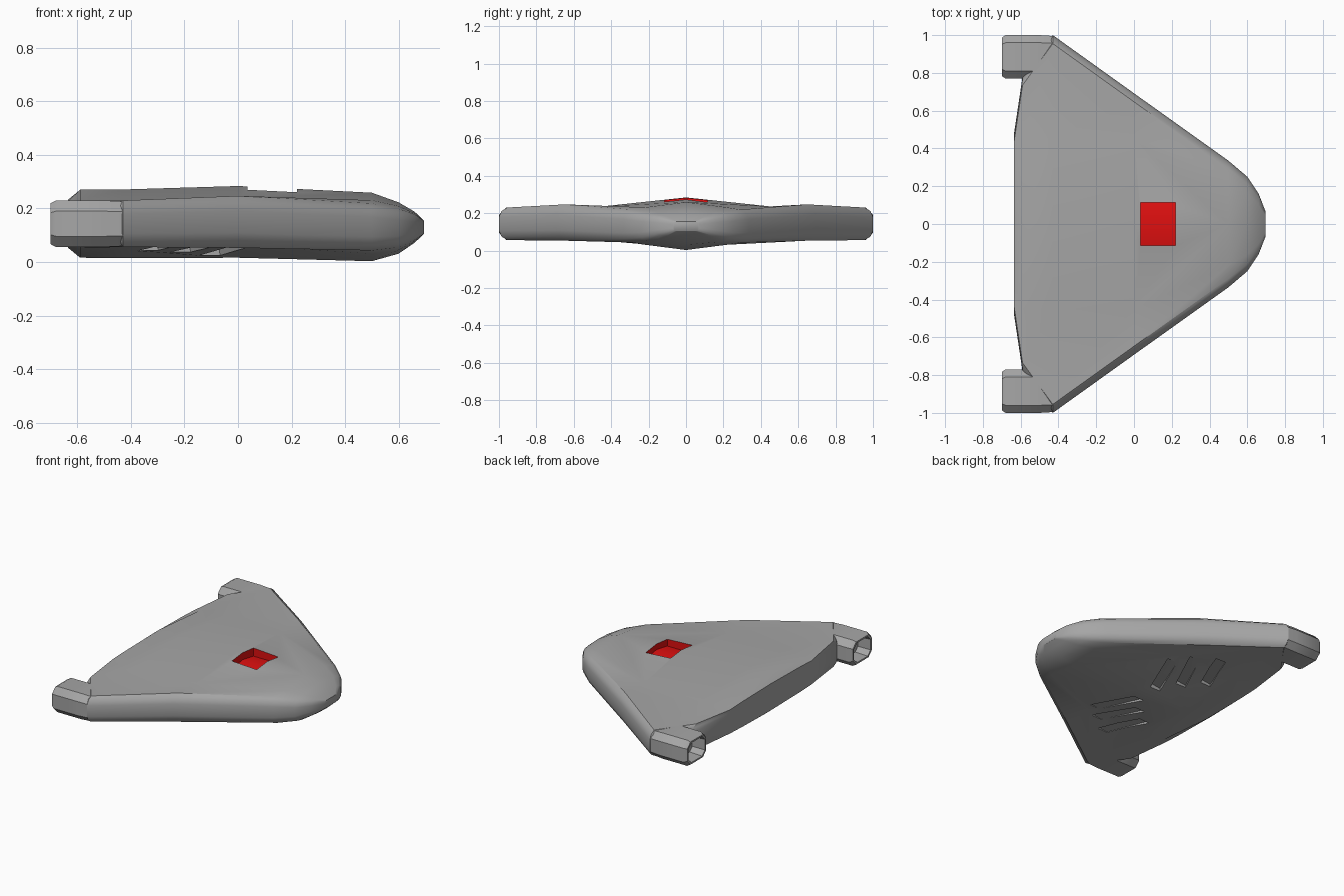
import bpy, bmesh, math
from mathutils import Vector

cube = bpy.data.objects.get("Cube")
if cube:
    bpy.data.objects.remove(cube, do_unlink=True)


def make_material(name, rgb):
    mat = bpy.data.materials.new(name)
    mat.use_nodes = True
    mat.diffuse_color = (*rgb, 1)
    mat.node_tree.nodes["Principled BSDF"].inputs["Base Color"].default_value = (*rgb, 1)
    return mat


GREY = make_material("hull grey", (0.38, 0.38, 0.38))
RED = make_material("hatch red", (0.75, 0.005, 0.005))


def loft(name, rings, slot=0):
    """Skin a list of equal-length point rings and cap both ends."""
    bm = bmesh.new()
    loops = [[bm.verts.new(p) for p in ring] for ring in rings]
    n = len(loops[0])
    for a, b in zip(loops, loops[1:]):
        for i in range(n):
            j = (i + 1) % n
            bm.faces.new((a[i], a[j], b[j], b[i]))
    bm.faces.new(loops[0])
    bm.faces.new(loops[-1])
    bmesh.ops.recalc_face_normals(bm, faces=bm.faces)
    for face in bm.faces:
        face.material_index = slot
    mesh = bpy.data.meshes.new(name)
    bm.to_mesh(mesh)
    bm.free()
    mesh.materials.append(GREY)
    mesh.materials.append(RED)
    obj = bpy.data.objects.new(name, mesh)
    bpy.context.collection.objects.link(obj)
    return obj


def activate(obj):
    bpy.ops.object.select_all(action='DESELECT')
    obj.select_set(True)
    bpy.context.view_layer.objects.active = obj


def carve(target, cutter):
    cutter.hide_render = True
    mod = target.modifiers.new("cut", 'BOOLEAN')
    mod.operation, mod.solver, mod.object = 'DIFFERENCE', 'EXACT', cutter
    activate(target)
    bpy.ops.object.modifier_apply(modifier=mod.name)
    bpy.data.objects.remove(cutter, do_unlink=True)


# Hull stations: x, half width, middle height, then half heights of ridge, valley, rim
STATIONS = [
    (-.635, .48, .143, .09, .085, .08),
    (-.59, .78, .143, .127, .09, .087),
    (-.43, 1.0, .143, .128, .09, .087),
    (0, .692, .15, .134, .086, .097),
    (.5, .335, .131, .128, .1, .088),
    (.6, .25, .127, .096, .082, .072),
    (.66, .16, .13, .058, .052, .048),
    (.695, .07, .13, .025, .025, .024),
]


def hull_ring(x, width, mid, ridge, valley, rim):
    inset = min(.045, width * .15)
    quarter = [(0, ridge), (min(.45, width * .65), valley), (width - inset, rim),
               (width - inset * .3, rim * .78), (width, rim * .42)]
    half = quarter + [(y, -z) for y, z in reversed(quarter)]
    other = [(-y, z) for y, z in reversed(half) if y > 0]
    return [(x, y, mid + z) for y, z in half + other]


hull = loft("hull", [hull_ring(*s) for s in STATIONS])

# Red roof-floored hatch cut into the ridge
section = [(-.115, .4), (-.115, .215), (0, .235), (.115, .215), (.115, .4)]
carve(hull, loft("hatch_cutter", [[(x, y, z) for y, z in section] for x in (.035, .22)], 1))

# Three slanted vents under each wing, shallow at the outer end
VENTS = [((-.10, .08), (.01, .38)), ((-.21, .20), (-.09, .48)), ((-.33, .30), (-.22, .58))]
for side in (-1, 1):
    for inner, outer in VENTS:
        rings = []
        for (x, y), depth in ((inner, .025), (outer, .015)):
            roof = .02 + .035 * min(1, y / .45) + depth
            rings.append([(x - .045, side * y, -.1), (x + .045, side * y, -.1),
                          (x + .03, side * y, roof), (x - .045, side * y, roof - .01)])
        carve(hull, loft("vent_cutter", rings))


# Hollow chamfered engine pods at the wing tips
def pod_ring(x, scale, side):
    half_y, half_z, cut = .115, .087, .04
    corner = [(half_y, half_z - cut), (half_y - cut, half_z)]
    ring = corner + [(-y, z) for y, z in reversed(corner)]
    ring += [(-y, -z) for y, z in ring]
    return [(x, side * (.885 + y * scale), .143 + z * scale) for y, z in ring]


POD = [(-.43, .96), (-.5, 1), (-.68, 1), (-.7, .88), (-.7, .76), (-.61, .7)]
pods = [loft(name, [pod_ring(x, s, side) for x, s in POD])
        for name, side in (("pod_front", -1), ("pod_back", 1))]

for obj in [hull] + pods:
    activate(obj)
    bpy.ops.object.shade_smooth_by_angle(angle=math.radians(35))
